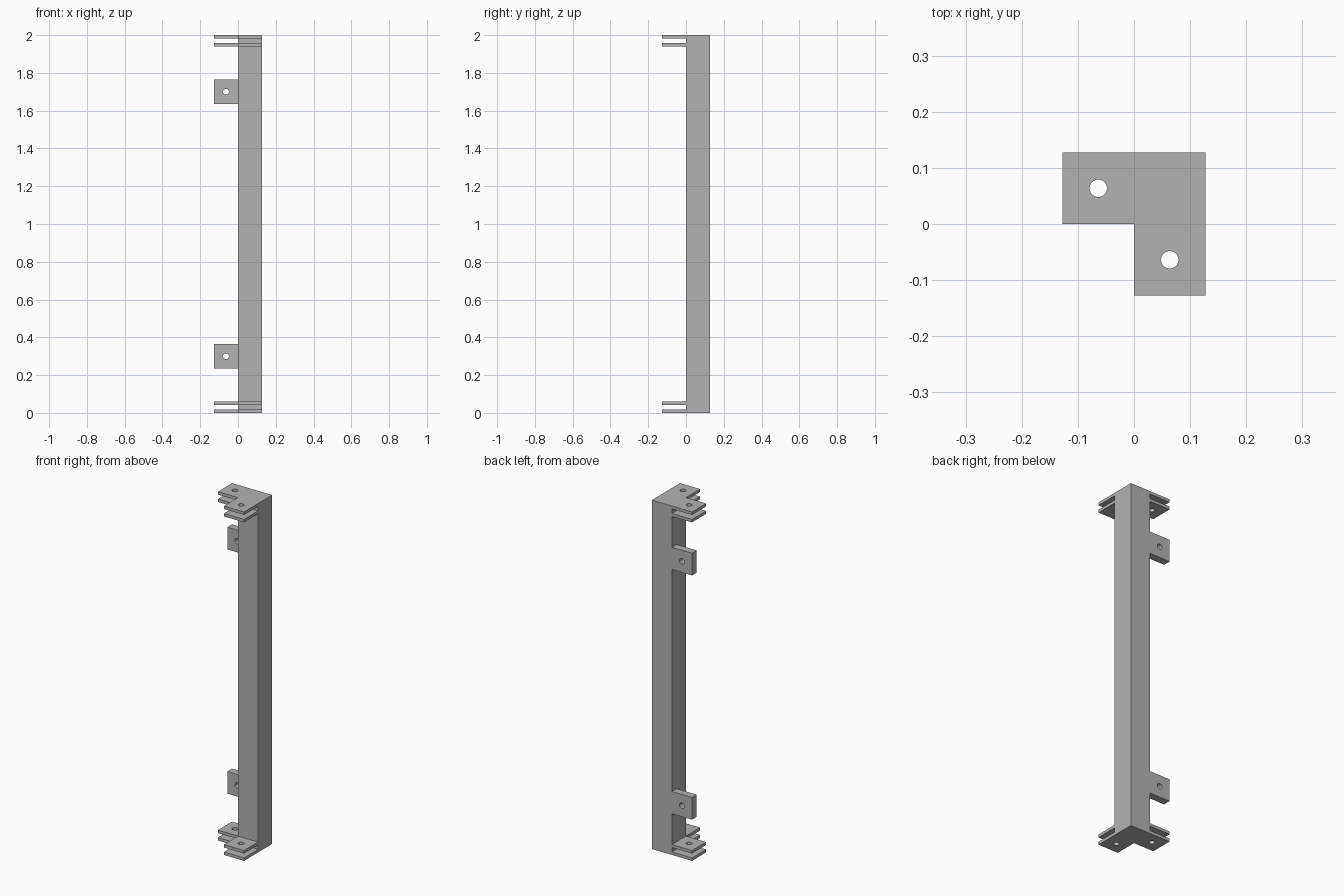
import bpy, bmesh, math
from mathutils import Matrix, Vector

default_cube = bpy.data.objects.get("Cube")
if default_cube:
    bpy.data.objects.remove(default_cube, do_unlink=True)

W = 0.1275          # side of the square post and of every tab
H = 2.0             # total height
PLATE = 0.017       # thickness of the end plates
GAP = 0.0255        # slot between paired plates
TAB = 0.0425        # thickness of the side tabs
HOLE = 0.0155       # bolt hole radius

grey = bpy.data.materials.new("plain_grey")
grey.use_nodes = True
colour = (0.45, 0.45, 0.45, 1)
grey.diffuse_color = colour
grey.node_tree.nodes["Principled BSDF"].inputs["Base Color"].default_value = colour


def finish(name, bm, matrix):
    bmesh.ops.transform(bm, matrix=matrix, verts=bm.verts)
    bmesh.ops.recalc_face_normals(bm, faces=bm.faces)
    mesh = bpy.data.meshes.new(name)
    bm.to_mesh(mesh)
    bm.free()
    mesh.materials.append(grey)
    obj = bpy.data.objects.new(name, mesh)
    bpy.context.collection.objects.link(obj)
    return obj


def loop(bm, points):
    verts = [bm.verts.new((x, y, 0)) for x, y in points]
    return [bm.edges.new((v, verts[i - 1])) for i, v in enumerate(verts)]


def drilled_tab(name, thickness, matrix):
    """Square plate centred in its plane, drilled through, extruded along +z."""
    bm = bmesh.new()
    h = W / 2
    edges = loop(bm, [(-h, -h), (h, -h), (h, h), (-h, h)])
    sides = 32
    edges += loop(bm, [(HOLE * math.cos(math.tau * i / sides),
                        HOLE * math.sin(math.tau * i / sides)) for i in range(sides)])
    bmesh.ops.triangle_fill(bm, use_beauty=True, edges=edges, normal=(0, 0, 1))
    top = bmesh.ops.extrude_face_region(bm, geom=bm.faces[:], use_keep_orig=True)
    bmesh.ops.translate(bm, vec=(0, 0, thickness),
                        verts=[g for g in top["geom"] if isinstance(g, bmesh.types.BMVert)])
    return finish(name, bm, matrix)


# Square post
bm = bmesh.new()
bmesh.ops.create_cube(bm, size=1)
finish("post", bm, Matrix.Translation((W / 2, W / 2, H / 2)) @ Matrix.Diagonal((W, W, H, 1)))

# Paired end plates, reaching to the right and to the front
levels = {
    "bottom_outer": 0,
    "bottom_inner": PLATE + GAP,
    "top_inner": H - 2 * PLATE - GAP,
    "top_outer": H - PLATE,
}
for level, z in levels.items():
    for side, sx, sy in (("right", -1, 1), ("front", 1, -1)):
        place = Matrix.Translation((sx * W / 2, sy * W / 2, z))
        drilled_tab(f"{level}_{side}_plate", PLATE, place)

# Upright tabs flush with the back of the post
for name, z in (("lower_side_tab", 0.3), ("upper_side_tab", H - 0.3)):
    place = Matrix.Translation((-W / 2, W, z)) @ Matrix.Rotation(math.pi / 2, 4, "X")
    drilled_tab(name, TAB, place)
